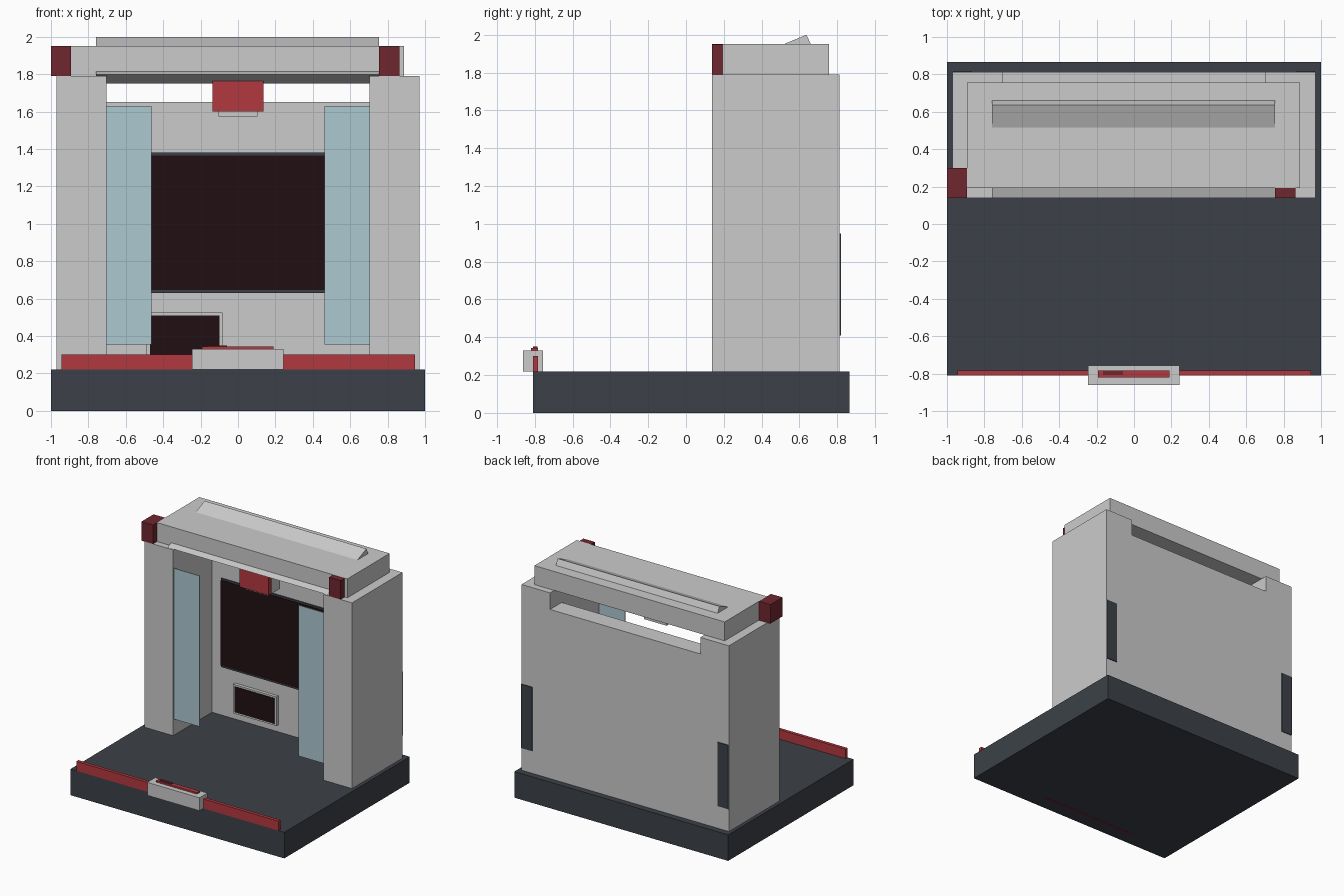
import bpy

if "Cube" in bpy.data.objects:
    bpy.data.objects.remove(bpy.data.objects["Cube"])


def material(name, rgb):
    m = bpy.data.materials.new(name)
    m.diffuse_color = (*rgb, 1.0)
    m.use_nodes = True
    m.node_tree.nodes["Principled BSDF"].inputs["Base Color"].default_value = m.diffuse_color
    return m


DARK = material("dark_grey", (0.045, 0.053, 0.065))
RED = material("red", (0.45, 0.04, 0.05))
DEEP_RED = material("deep_red", (0.16, 0.02, 0.028))
BLACK = material("screen_black", (0.015, 0.005, 0.006))
GLASS = material("pale_blue", (0.42, 0.58, 0.64))


def prism(name, profile, x0, x1, mat=None):
    """Extrude a closed (y, z) profile along x."""
    n = len(profile)
    verts = [(x, y, z) for x in (x0, x1) for y, z in profile]
    faces = [list(range(n))[::-1], list(range(n, 2 * n))]
    faces += [(i, (i + 1) % n, n + (i + 1) % n, n + i) for i in range(n)]
    mesh = bpy.data.meshes.new(name)
    mesh.from_pydata(verts, [], faces)
    # keep normals pointing outward whichever way the profile runs
    area = sum(profile[i][0] * profile[(i + 1) % n][1]
               - profile[(i + 1) % n][0] * profile[i][1] for i in range(n))
    if area < 0:
        mesh.flip_normals()
    ob = bpy.data.objects.new(name, mesh)
    bpy.context.collection.objects.link(ob)
    if mat:
        mesh.materials.append(mat)
    return ob


def box(name, x, y, z, mat=None):
    return prism(name, [(y[0], z[0]), (y[1], z[0]), (y[1], z[1]), (y[0], z[1])],
                 x[0], x[1], mat)


# Floor slab
box("base", (-1, 1), (-0.81, 0.865), (0, 0.22), DARK)
box("underside_strip", (-0.56, 0.37), (-0.695, -0.675), (-0.001, 0.01), DEEP_RED)

# Side columns, glass panes and rear vents
for s, side in ((-1, "left"), (1, "right")):
    def span(a, b):
        return tuple(sorted((s * a, s * b)))
    box(side + "_column", span(0.703, 0.97), (0.138, 0.812), (0.22, 1.79))
    box(side + "_pane", span(0.463, 0.703), (0.15, 0.156), (0.355, 1.63), GLASS)
    box(side + "_rear_vent", span(0.866, 0.968), (0.81, 0.819), (0.41, 0.95), DARK)

# Back wall with the large screen
box("back_wall", (-0.703, 0.703), (0.657, 0.812), (0.22, 1.65))
box("screen_frame", (-0.612, 0.612), (0.648, 0.66), (0.63, 1.38), DARK)
box("screen", (-0.612, 0.612), (0.643, 0.65), (0.645, 1.365), BLACK)

# Small lower panel
box("small_panel_frame", (-0.488, -0.083), (0.63, 0.66), (0.28, 0.525))
box("small_panel", (-0.47, -0.10), (0.625, 0.64), (0.295, 0.51), BLACK)

# Top box with its wedge trims
box("top_box", (-0.892, 0.888), (0.192, 0.757), (1.79, 1.95))
prism("top_wedge", [(0.517, 1.95), (0.66, 1.95), (0.637, 2.0)], -0.758, 0.755)
prism("front_wedge", [(0.193, 1.816), (0.138, 1.797), (0.25, 1.75), (0.25, 1.80)],
      -0.758, 0.755)
box("left_corner_block", (-1.0, -0.892), (0.138, 0.30), (1.79, 1.95), DEEP_RED)
box("right_corner_block", (0.755, 0.863), (0.138, 0.30), (1.79, 1.949), DEEP_RED)

# Hanging unit under the top box
box("hanging_front", (-0.137, 0.137), (0.215, 0.25), (1.60, 1.775), RED)
box("hanging_body", (-0.105, 0.105), (0.25, 0.41), (1.575, 1.79))

# Front rail and its centre control box
box("front_rail", (-0.945, 0.945), (-0.81, -0.782), (0.22, 0.30), RED)
box("control_box", (-0.245, 0.243), (-0.862, -0.756), (0.22, 0.33))
box("control_strip", (-0.193, 0.19), (-0.82, -0.782), (0.33, 0.343), RED)
box("control_button", (-0.165, -0.058), (-0.808, -0.785), (0.34, 0.35), DEEP_RED)
